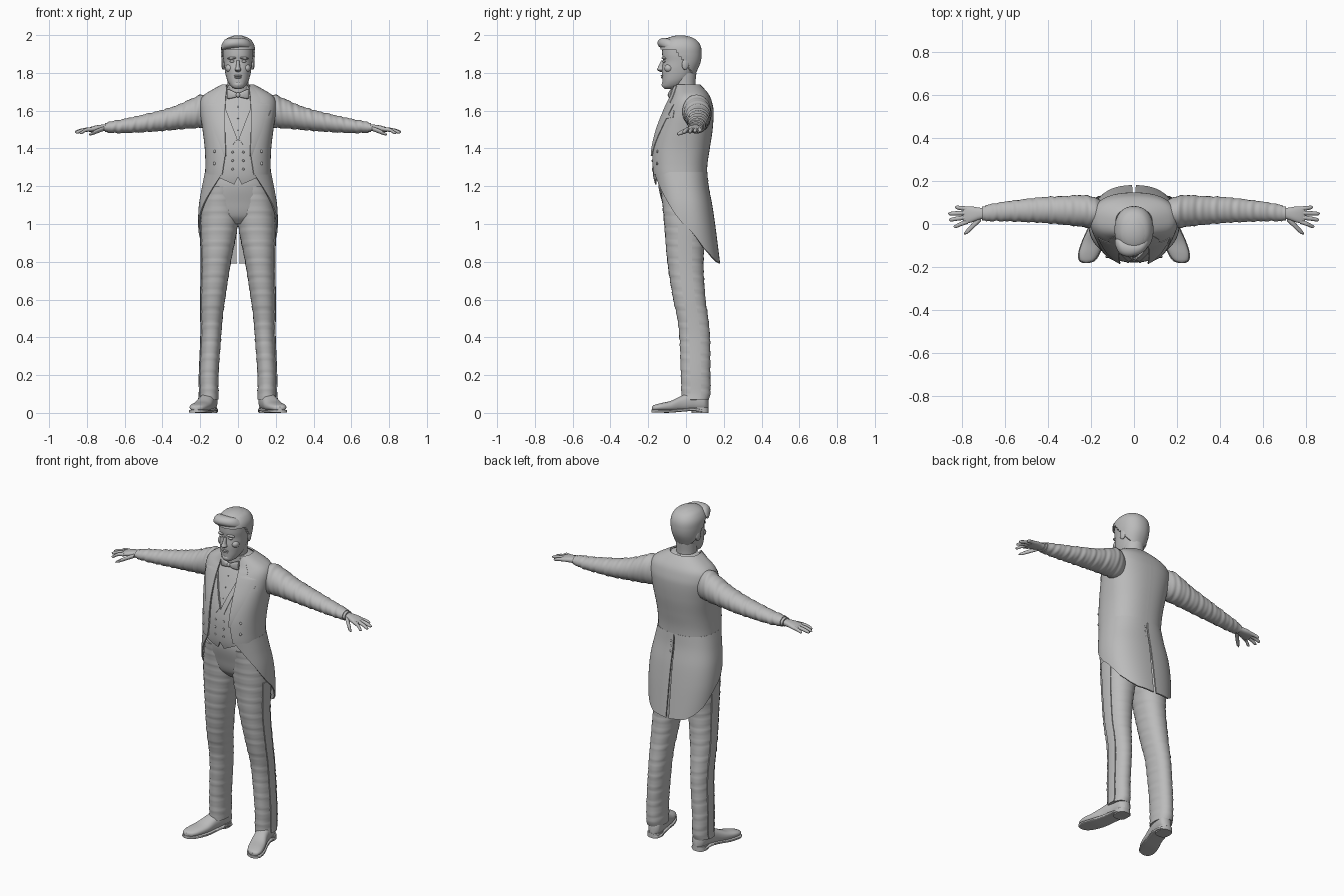
import bpy, bmesh, math
from math import sin, cos, pi
from mathutils import Vector

grey = bpy.data.materials.new("plain grey")
grey.diffuse_color = (0.5, 0.5, 0.5, 1)


def spow(v, e):
    return math.copysign(abs(v) ** e, v)


def look(st, z):
    """Smooth lookup of a station table at position z."""
    n = len(st)
    i = 0
    while i < n - 2 and z > st[i + 1][0]:
        i += 1
    h = st[i + 1][0] - st[i][0]
    t = (z - st[i][0]) / h

    def tan(k, c):
        a, b = st[max(k - 1, 0)], st[min(k + 1, n - 1)]
        return (b[c] - a[c]) / (b[0] - a[0])
    return [(2*t**3 - 3*t*t + 1) * st[i][c] + (t**3 - 2*t*t + t) * h * tan(i, c)
            + (3*t*t - 2*t**3) * st[i + 1][c] + (t**3 - t*t) * h * tan(i + 1, c)
            for c in range(1, len(st[0]))]


def lin(tab, x):
    """Straight-line lookup of (position, value) pairs."""
    for (a, va), (b, vb) in zip(tab, tab[1:]):
        if x <= b:
            return va + (vb - va) * max(0, (x - a) / (b - a))
    return tab[-1][1]


def finish(ob, mirror, thick=0, angle=40):
    bpy.context.view_layer.objects.active = ob
    ob.select_set(True)
    if thick:
        m = ob.modifiers.new("thickness", 'SOLIDIFY')
        m.thickness, m.offset = thick, 0
    if mirror:
        ob.modifiers.new("mirror", 'MIRROR').merge_threshold = 0.0005
    if ob.modifiers:
        bpy.ops.object.convert(target='MESH')
    bpy.ops.object.shade_smooth_by_angle(angle=math.radians(angle))
    ob.select_set(False)


def grid(name, f, nu, nv, wrap=False, thick=0, mirror=False, keep=None):
    bm = bmesh.new()
    cols = nu if wrap else nu + 1
    rows = [[bm.verts.new(f(i / nu, j / nv)) for i in range(cols)] for j in range(nv + 1)]
    for j in range(nv):
        for i in range(nu):
            k = (i + 1) % cols
            bm.faces.new((rows[j][i], rows[j][k], rows[j + 1][k], rows[j + 1][i]))
    if wrap and not keep:
        bm.faces.new(rows[0][::-1])
        bm.faces.new(rows[-1])
    if keep:
        bad = [q for q in bm.faces if not keep(q.calc_center_median())]
        bmesh.ops.delete(bm, geom=bad, context='FACES')
    bmesh.ops.recalc_face_normals(bm, faces=bm.faces)
    me = bpy.data.meshes.new(name)
    bm.to_mesh(me)
    bm.free()
    me.materials.append(grey)
    ob = bpy.data.objects.new(name, me)
    bpy.context.collection.objects.link(ob)
    finish(ob, mirror, thick)
    return ob


def loft(name, st, axis='z', p=2, n=28, nv=32, off=0, arc=(0, 1), ripple=0, **kw):
    """Superellipse sections (position, centre a, centre b, radius a, radius b)."""
    def f(u, v):
        z = st[0][0] + v * (st[-1][0] - st[0][0])
        a, b, ra, rb = look(st, z)
        t = 2 * pi * (arc[0] + u * (arc[1] - arc[0]))
        w = off + ripple * sin(z * 150 + 2 * sin(t)) * sin(z * 37)
        c, d = a + (max(ra, 0) + w) * spow(cos(t), 2 / p), b + (max(rb, 0) + w) * spow(sin(t), 2 / p)
        return {'z': (c, d, z), 'x': (z, c, d), 'y': (c, z, d)}[axis]
    return grid(name, f, n, nv, wrap=arc == (0, 1), **kw)


def T(z, rx, yf, yb):
    return (z, 0, (yf + yb) / 2, rx, (yb - yf) / 2)


def ball(name, loc, size, mirror=False, rot=(0, 0, 0)):
    bpy.ops.mesh.primitive_uv_sphere_add(segments=16, ring_count=10, location=loc, rotation=rot)
    ob = bpy.context.object
    ob.name, ob.scale = name, size
    ob.data.materials.append(grey)
    bpy.ops.object.transform_apply(location=True, rotation=True, scale=True)
    finish(ob, mirror)


# torso core and the surface that clothes follow
P = 2.4
TORSO = [T(1.19, .155, -.15, .10), T(1.25, .158, -.165, .095), T(1.32, .157, -.17, .098),
         T(1.40, .160, -.166, .11), T(1.50, .172, -.142, .125), T(1.60, .186, -.102, .13),
         T(1.65, .184, -.078, .12), T(1.68, .166, -.062, .108), T(1.71, .118, -.054, .085),
         T(1.735, .072, -.05, .06)]
loft("shirt_torso", TORSO[1:], p=P, n=48, nv=40)


def front(x, z, off):
    _, cy, rx, ry = look(TORSO, z)
    k = min(1, abs(x) / (rx + off))
    return Vector((x, cy - (ry + off) * (1 - k ** P) ** (1 / P), z))


# coat body, open at the front
EDGE = [(1.25, .085), (1.36, .068), (1.5, .073), (1.6, .073), (1.68, .068), (1.74, .06)]


def coat(u, v):
    z = 1.262 + v * .473
    _, cy, rx, ry = look(TORSO, z)
    rx, ry = rx + .012, ry + .012
    a0 = math.asin(min(.98, (lin(EDGE, z) / rx) ** (P / 2)))
    t = a0 + u * (pi - a0)
    return (rx * abs(sin(t)) ** (2 / P), cy - ry * spow(cos(t), 2 / P), z)


grid("coat_body", coat, 40, 44, thick=.008, mirror=True)

# pointed lapels
OUTER = [(1.36, .072), (1.42, .095), (1.5, .128), (1.6, .158), (1.632, .165), (1.64, .115),
         (1.66, .118), (1.70, .095), (1.735, .07)]


def lapel(u, v):
    z = 1.36 + v * .37
    x0 = lin(EDGE, z) - .004
    return front(x0 + u * max(.002, lin(OUTER, z) - x0), z, .02 - .004 * u)


grid("lapel", lapel, 10, 60, thick=.007, mirror=True)


# waistcoat with V neck and notched hem
def vest(u, v):
    x = .15 * u
    lo = 1.25 - 2 * x if x < .02 else 1.21 + (x - .02) * .45
    return front(x, lo + v * (min(1.63, 1.44 + 2.6 * x) - lo), .004)


grid("waistcoat", vest, 45, 24, thick=.008, mirror=True)


def vest_lapel(u, v):
    x = .004 + .066 * v
    return front(x + .022 * u * (1 - v * .4), 1.44 + 2.6 * x - .03 * u, .010)


grid("waistcoat_lapel", vest_lapel, 4, 14, thick=.005, mirror=True)
for z in (1.29, 1.335, 1.38):
    ball("waistcoat_button", front(.028, z, .009), (.006, .004, .006), True)
for z in (1.32, 1.385):
    ball("coat_button", front(.125, z, .017), (.008, .005, .008), True)
for z in (1.50, 1.56, 1.62):
    ball("shirt_stud", front(0, z, .001), (.004, .003, .004))
grid("pocket_square", lambda u, v: front(.138 + .04 * u, 1.555 + .01 * u + v * (.025 + .012 * sin(u * 9)), .015),
     12, 4, thick=.008)

# tail coat skirt, slit at the back
SKIRT = [T(.78, .185, -.12, .178), T(.9, .200, -.13, .163), T(1.0, .207, -.14, .150),
         T(1.1, .203, -.15, .135), T(1.2, .186, -.163, .116), T(1.28, .170, -.176, .108)]
HEM = [(0, .79), (30, .80), (45, .825), (65, .875), (90, .98), (110, 1.06), (130, 1.15), (155, 1.265)]


def skirt(u, v):
    d = 155 * u
    t = math.radians(d)
    z = 1.275 + v * (lin(HEM, d) - 1.275)
    _, cy, rx, ry = look(SKIRT, z)
    x = rx * abs(sin(t)) ** (2 / P)
    return (max(x, .003 + .006 * v), cy + ry * spow(cos(t), 2 / P), z)


grid("coat_tail", skirt, 50, 30, thick=.008, mirror=True)
for z in (1.17, 1.2, 1.23):
    ball("tail_button", (.018, lin([(1.1, .137), (1.2, .118), (1.28, .11)], z), z), (.006, .004, .006))

# sleeves, shirt cuffs
ARM = [(.13, .045, 1.58, .05, .07), (.185, .053, 1.597, .072, .088), (.24, .06, 1.586, .074, .080),
       (.32, .063, 1.565, .067, .065), (.42, .065, 1.545, .060, .054), (.52, .062, 1.530, .052, .045),
       (.62, .057, 1.517, .044, .036), (.69, .05, 1.512, .037, .029)]
loft("sleeve", ARM, 'x', nv=90, ripple=.0025, mirror=True)
loft("shirt_cuff", [(.67, .05, 1.512, .032, .024), (.705, .049, 1.511, .033, .025)], 'x', nv=3, mirror=True)

# hands
loft("palm", [(.69, .05, 1.510, .024, .018), (.72, .048, 1.509, .028, .017), (.75, .045, 1.506, .036, .016),
              (.78, .042, 1.501, .040, .013), (.795, .041, 1.498, .036, .009)], 'x', p=2.4, nv=14, mirror=True)
for name, y0, x1, y1, z1 in (("index_finger", .012, .838, -.012, 1.482), ("middle_finger", .032, .860, .020, 1.485),
                             ("ring_finger", .052, .863, .048, 1.488), ("little_finger", .07, .832, .077, 1.491)):
    loft(name, [(.77, y0, 1.502, .011, .011), ((.77 + x1) / 2, (y0 + y1) / 2, 1.498, .010, .010),
                (x1 - .008, y1, z1 + .001, .008, .008), (x1, y1, z1, .002, .002)], 'x', n=12, nv=14, mirror=True)
loft("thumb", [(.71, .03, 1.505, .016, .012), (.745, -.005, 1.492, .015, .012), (.775, -.034, 1.479, .012, .009),
               (.79, -.045, 1.473, .003, .003)], 'x', n=12, nv=14, mirror=True)

# trousers
loft("trouser_seat", [T(1.0, .06, -.07, .07), T(1.04, .15, -.105, .09), T(1.12, .180, -.128, .10),
                      T(1.2, .168, -.146, .10), T(1.27, .15, -.145, .088)], p=2.3, n=40)
LEG = [(.07, .155, .048, .052, .072), (.1, .153, .052, .050, .077), (.2, .153, .051, .050, .078),
       (.4, .142, .046, .053, .081), (.5, .138, .036, .057, .082), (.6, .132, .018, .064, .086),
       (.8, .115, -.003, .078, .096), (1.0, .099, -.004, .100, .112), (1.1, .095, -.012, .096, .113),
       (1.2, .09, -.022, .075, .115)]
loft("trouser_leg", LEG, nv=90, p=2.2, ripple=.002, mirror=True)
loft("side_stripe", LEG[:-2], nv=50, n=6, p=2.2, off=.002, arc=(-.05, .05), thick=.006, mirror=True)

# shoes with soles and heels
SHOE = [(-.18, .222, .024, .010, .008), (-.172, .219, .026, .030, .014), (-.14, .210, .030, .046, .020),
        (-.08, .190, .036, .049, .028), (-.02, .170, .050, .043, .042), (.04, .155, .062, .042, .052),
        (.10, .147, .058, .036, .048), (.118, .146, .045, .014, .028)]
loft("shoe", SHOE, 'y', p=2.4, nv=40, mirror=True)
SOLE = [(y - .002, x, .009 + .012 * max(0, 1 - abs(y - .02) / .07), w + .004, .008) for y, x, _, w, _ in SHOE]
loft("shoe_sole", SOLE, 'y', p=5, nv=40, mirror=True)
loft("shoe_heel", [(0, .151, .075, .040, .045), (.028, .151, .075, .039, .044)], p=2.6, nv=2, mirror=True)

# neck, collar and bow tie
loft("neck", [T(1.68, .058, -.055, .055), T(1.74, .056, -.062, .05), T(1.80, .058, -.07, .055)], nv=10)
loft("shirt_collar", [T(1.68, .068, -.066, .06), T(1.735, .062, -.068, .056)], nv=5)
loft("bow_tie", [(.004, -.083, 1.683, .008, .010), (.02, -.084, 1.684, .010, .016),
                 (.05, -.076, 1.688, .011, .026), (.058, -.073, 1.689, .008, .024)], 'x', p=3, n=16, nv=10, mirror=True)
ball("bow_knot", (0, -.087, 1.683), (.012, .010, .013))

# head
HEAD = [T(1.715, .016, -.112, -.07), T(1.725, .034, -.124, -.03), T(1.75, .052, -.125, .0),
        T(1.78, .063, -.126, .03), T(1.82, .071, -.127, .052), T(1.86, .076, -.122, .068), T(1.90, .080, -.126, .073),
        T(1.94, .078, -.122, .068), T(1.97, .062, -.10, .048), T(1.985, .040, -.07, .02), T(1.991, .012, -.035, -.005)]
loft("head", HEAD, p=2.2, n=40, nv=50)
loft("hair", HEAD, p=2.2, n=64, nv=90, off=.006, thick=.008,
     keep=lambda c: c.z > max(1.775, 1.925 - 1.35 * max(0, c.y + .06)))
ball("hair_crown", (0, -.03, 1.945), (.083, .102, .054))
loft("hair_quiff", [(-.088, -.085, 1.935, .012, .012), (-.07, -.1, 1.95, .034, .026), (-.03, -.115, 1.957, .036, .028),
                    (.02, -.11, 1.957, .032, .027), (.055, -.09, 1.95, .028, .024), (.078, -.07, 1.935, .01, .01)],
     'x', nv=20)

# face details
loft("nose", [T(1.806, .009, -.138, -.11), T(1.815, .017, -.153, -.11), T(1.83, .011, -.148, -.11),
              T(1.865, .008, -.132, -.10)], n=16, nv=14)
ball("brow", (.032, -.116, 1.878), (.024, .012, .007), True, (0, .1, .25))
ball("eye", (.031, -.114, 1.861), (.013, .010, .007), True)
ball("cheek", (.045, -.09, 1.825), (.022, .025, .022), True)
ball("upper_lip", (0, -.124, 1.785), (.022, .010, .005))
ball("lower_lip", (0, -.123, 1.775), (.018, .010, .005))
ball("chin", (0, -.108, 1.738), (.026, .021, .019))
ball("ear", (.078, -.002, 1.848), (.009, .020, .032), True, (-.15, 0, .25))
